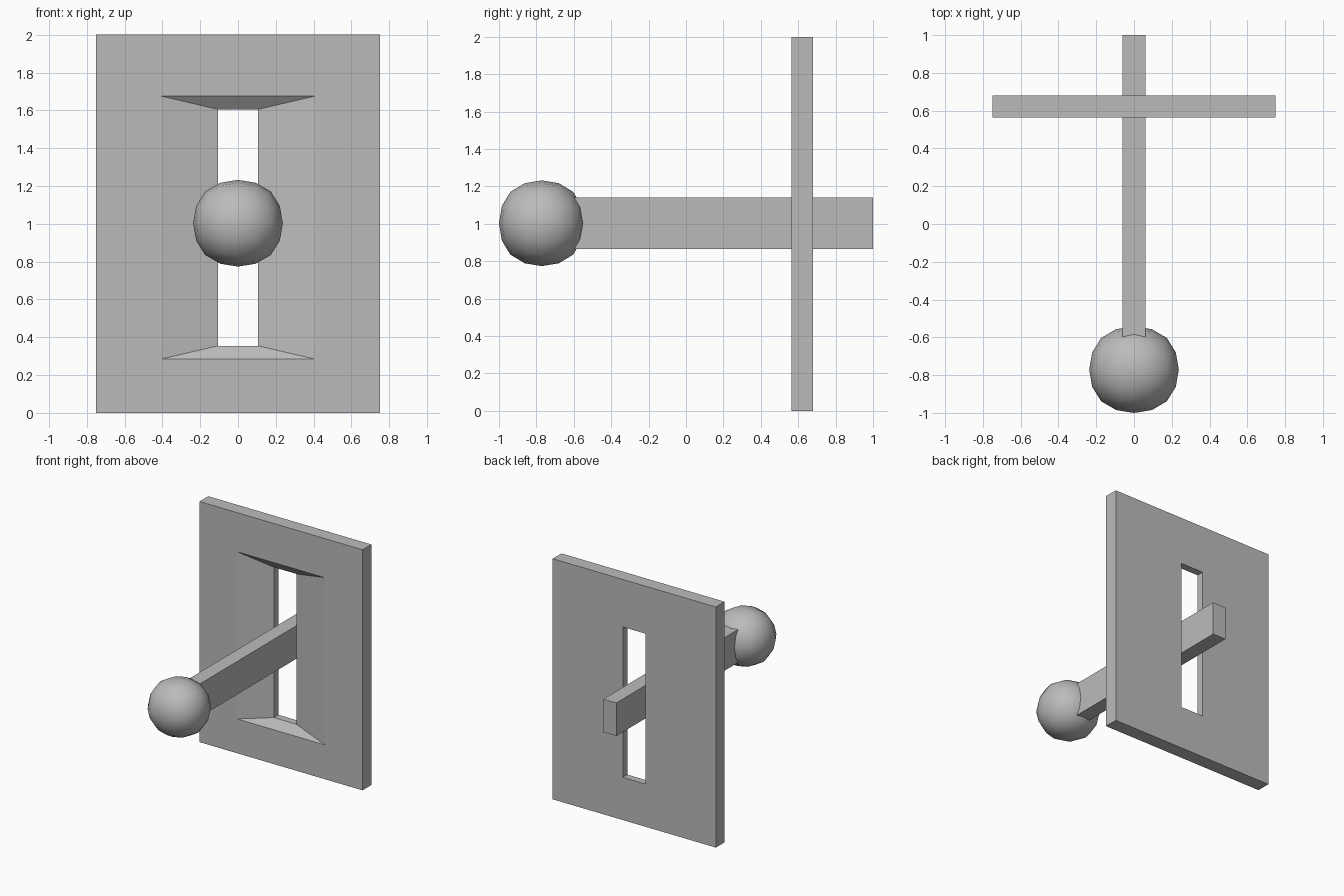
import bpy
import bmesh

old = bpy.data.objects.get("Cube")
if old:
    bpy.data.objects.remove(old, do_unlink=True)

grey = bpy.data.materials.new("plain grey")
grey.use_nodes = True
colour = (0.5, 0.5, 0.5, 1)
grey.diffuse_color = colour
grey.node_tree.nodes["Principled BSDF"].inputs["Base Color"].default_value = colour


def add_object(name, bm):
    bmesh.ops.recalc_face_normals(bm, faces=bm.faces)
    mesh = bpy.data.meshes.new(name)
    bm.to_mesh(mesh)
    bm.free()
    mesh.materials.append(grey)
    obj = bpy.data.objects.new(name, mesh)
    bpy.context.collection.objects.link(obj)
    return obj


def add_box(name, size, centre):
    bm = bmesh.new()
    bmesh.ops.create_cube(bm, size=1)
    bmesh.ops.scale(bm, vec=size, verts=bm.verts)
    bmesh.ops.translate(bm, vec=centre, verts=bm.verts)
    return add_object(name, bm)


# Wall plate: rectangular loops bridged from the back slot, round the rim,
# and down the sloping recess to the slot again
FRONT, FLOOR, BACK = 0.565, 0.62, 0.68
loops = [  # half width, bottom, top, depth
    (0.105, 0.355, 1.605, BACK),
    (0.75, 0, 2, BACK),
    (0.75, 0, 2, FRONT),
    (0.405, 0.285, 1.675, FRONT),
    (0.105, 0.355, 1.605, FLOOR),
]
bm = bmesh.new()
rings = [[bm.verts.new((x, y, z)) for x, z in ((-w, lo), (w, lo), (w, hi), (-w, hi))]
         for w, lo, hi, y in loops]
for a, b in zip(rings, rings[1:] + rings[:1]):
    for i in range(4):
        j = (i + 1) % 4
        bm.faces.new((a[i], a[j], b[j], b[i]))
add_object("switch_plate", bm)

# Lever bar passing through the slot into the knob
add_box("lever_bar", (0.12, 1.7, 0.275), (0, 0.15, 1.0025))

# Rounded knob from a subdivided cube
knob = add_box("lever_knob", (0.54, 0.522, 0.522), (0, -0.771, 1.003))
subsurf = knob.modifiers.new("rounding", "SUBSURF")
subsurf.levels = subsurf.render_levels = 2
subsurf.use_limit_surface = False
knob.data.polygons.foreach_set("use_smooth", [True] * len(knob.data.polygons))
